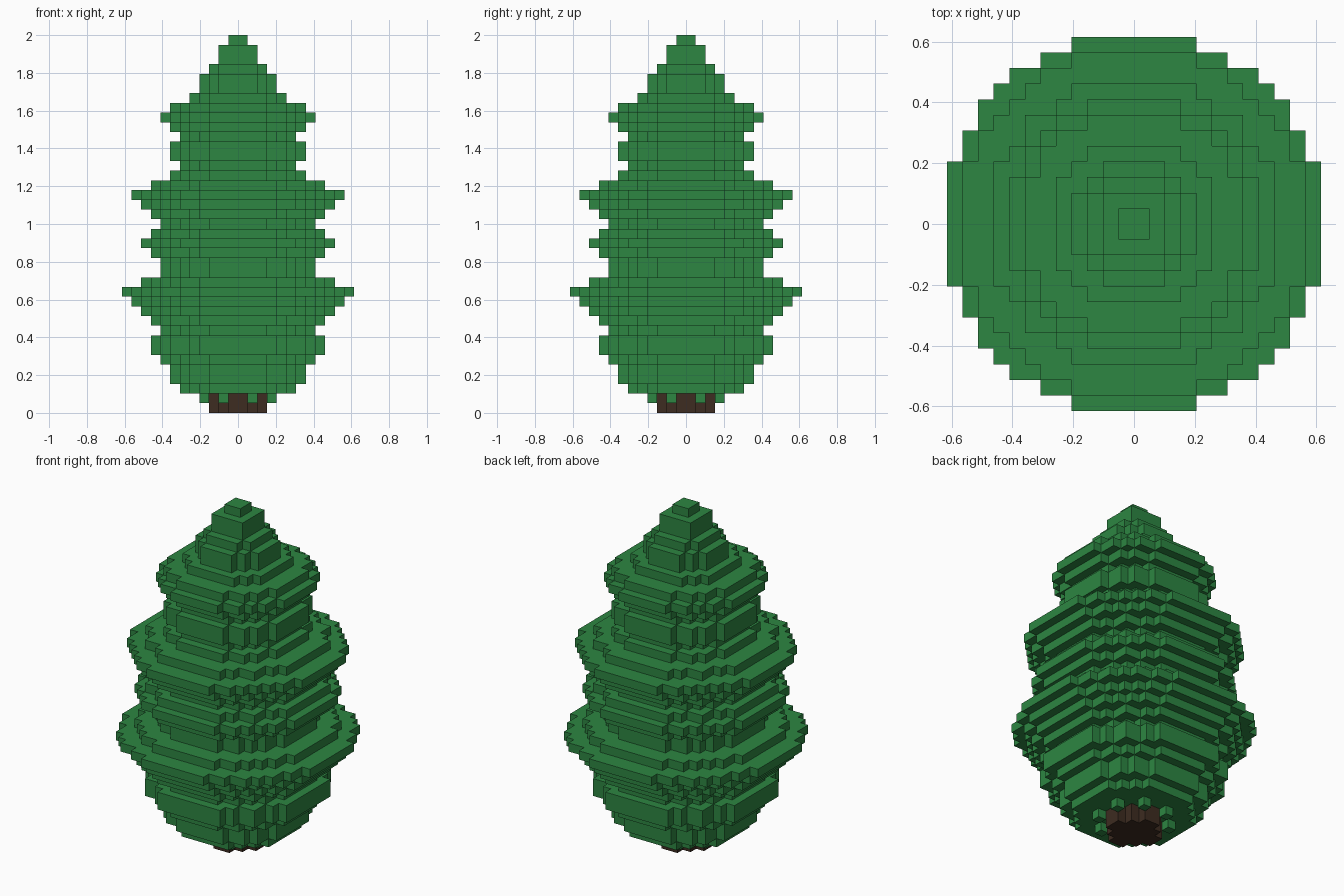
import bpy
import bmesh
import math

cube = bpy.data.objects.get("Cube")
if cube:
    bpy.data.objects.remove(cube, do_unlink=True)

U = 2.0 / 39  # size of one block


def make_material(name, rgb):
    mat = bpy.data.materials.new(name)
    mat.use_nodes = True
    mat.diffuse_color = (*rgb, 1)
    bsdf = mat.node_tree.nodes["Principled BSDF"]
    bsdf.inputs["Base Color"].default_value = (*rgb, 1)
    bsdf.inputs["Roughness"].default_value = 0.9
    return mat


def disc_outline(radius):
    """Stepped outline of a disc made of blocks, in block units."""
    n = int(radius)
    if radius - n > 0.5:
        n += 1
    rows = [math.floor(math.sqrt(radius ** 2 - (j + 0.5) ** 2) + 0.5) for j in range(n)]
    quarter = []
    for j, w in enumerate(rows):
        following = rows[j + 1] if j + 1 < n else 0
        if following != w:
            quarter.append((w, j + 1))
            if following:
                quarter.append((following, j + 1))
    points = []
    for _ in range(4):
        points += quarter
        quarter = [(-y, x) for x, y in quarter]
    return points


def add_prism(bm, outline, z0, z1):
    bottom = [bm.verts.new((x * U, y * U, z0 * U)) for x, y in outline]
    top = [bm.verts.new((x * U, y * U, z1 * U)) for x, y in outline]
    bm.faces.new(bottom[::-1])
    bm.faces.new(top)
    for i in range(len(outline)):
        k = (i + 1) % len(outline)
        bm.faces.new((bottom[i], bottom[k], top[k], top[i]))


def finish(bm, name, mat):
    mesh = bpy.data.meshes.new(name)
    bm.normal_update()
    bm.to_mesh(mesh)
    bm.free()
    mesh.materials.append(mat)
    obj = bpy.data.objects.new(name, mesh)
    bpy.context.collection.objects.link(obj)


green = make_material("leaf green", (0.026, 0.238, 0.054))
brown = make_material("bark brown", (0.047, 0.025, 0.015))

# Trunk stub
bm = bmesh.new()
add_prism(bm, disc_outline(2.7), 0, 2)
finish(bm, "trunk", brown)

# Foliage: stacked discs as (half width, height) in blocks, from the bottom up
tiers = [(6, 1), (7, 2), (8, 1), (9, 2), (8, 1), (9, 1), (10, 1), (11, 1), (12, 1),
         (10, 1), (8, 2), (9, 1), (10, 1), (9, 1), (8, 1), (9, 1), (10, 1), (11, 1),
         (9, 1), (7, 1), (6, 1), (7, 2), (6, 1), (7, 1), (8, 1), (7, 1),
         (5, 1), (4, 2), (3, 1), (2, 2), (1, 1)]
bm = bmesh.new()
z = 2
for half, height in tiers:
    add_prism(bm, disc_outline(half + 0.2), z, z + height)
    z += height
finish(bm, "foliage", green)

# Single leaf blocks hanging around the trunk
bm = bmesh.new()
for y in (1, -2):
    block = [(3, y), (4, y), (4, y + 1), (3, y + 1)]
    for _ in range(4):
        add_prism(bm, block, 1, 2)
        block = [(-b, a) for a, b in block]
finish(bm, "hanging_leaves", green)
